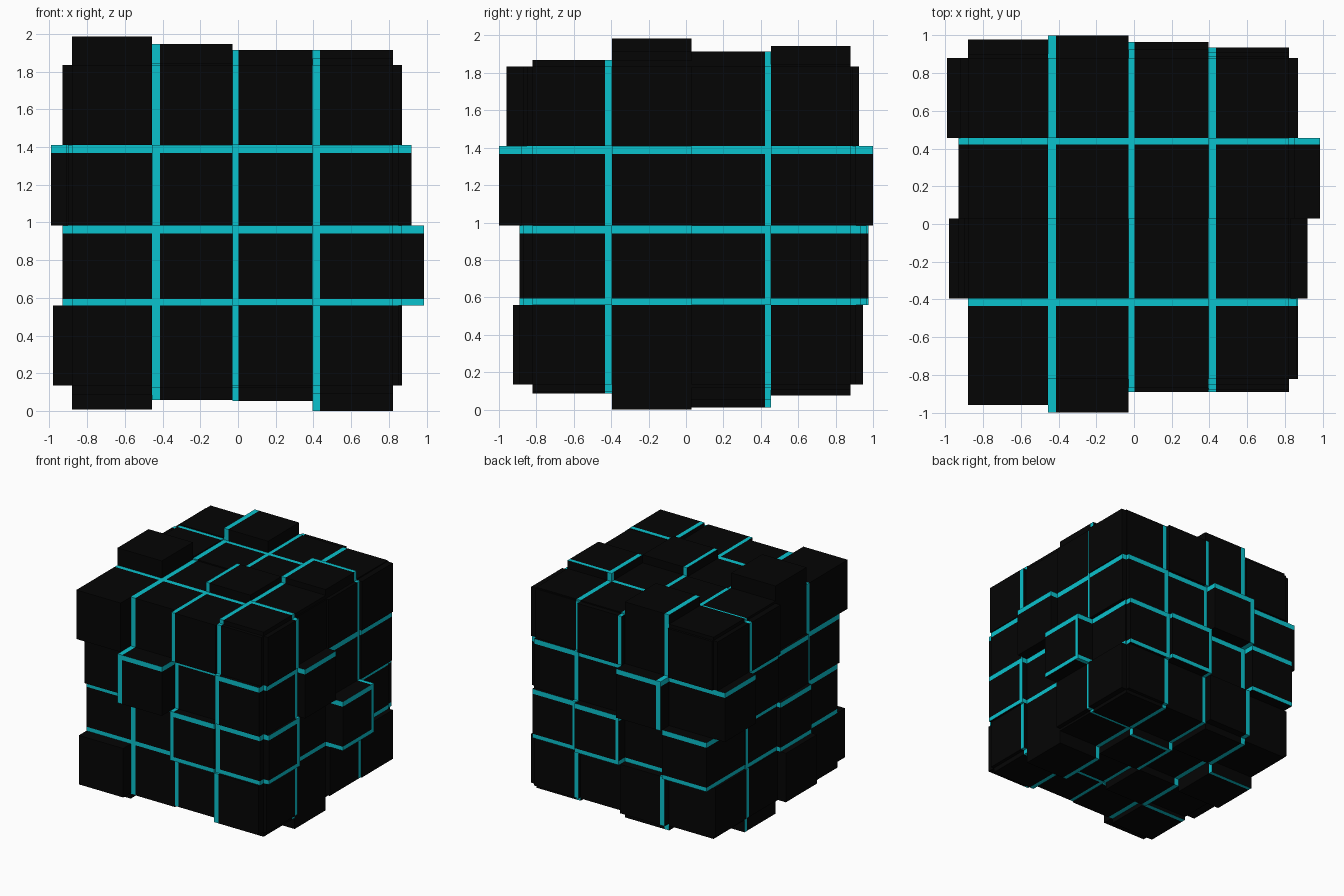
import bpy, bmesh

if "Cube" in bpy.data.objects:
    bpy.data.objects.remove(bpy.data.objects["Cube"])

STEP = 0.425
LO = (-0.88, -0.82, 0.135)                      # low corner of the core cube
HI = tuple(v + 4 * STEP for v in LO)

# Teal bands (low edge, high edge) owned by each of the 4 cells along x, y, z
BANDS = (
    ((), ((-0.455, -0.412),), ((-0.03, 0.003),), ((0.395, 0.434),)),
    (((-0.434, -0.395),), (), ((0.422, 0.455),), ()),
    ((), ((0.56, 0.595), (0.942, 0.985)), ((1.367, 1.41),), ()),
)

# Push-out of each face cell in hundredths: (axis, sign, rows along 2nd axis of columns along 1st)
FACES = {
    "front": (1, -1, ((10.5, 0, 0, 7), (0, 0, 7, 5), (3, 18, 0, 6), (14, 0, 5, 3))),
    "back": (1, 1, ((0, 6.5, 0, 3), (9.7, 0, 8.5, 5.5), (0, 12, 2, 3), (2, 0, 4.5, 1))),
    "left": (0, -1, ((0, 10, 2, 2), (0, 5, 1, 0), (0, 2, 3, 11), (0, 0, 5, 4))),
    "right": (0, 1, ((3, 0, 4, 5), (5, 0, 16.5, 1), (3, 10, 3, 4), (4, 1, 3, 5))),
    "bottom": (2, -1, ((5, 1, 0, 4), (2, 7.5, 1, 13.5), (12.5, 1, 8, 2), (2, 6, 1, 3))),
    "top": (2, 1, ((0, 0, 0, 3.5), (15, 0, 8, 3), (2, 1, 1, 8), (3, 11, 1, 1))),
}


def material(name, color):
    m = bpy.data.materials.new(name)
    m.diffuse_color = color
    m.use_nodes = True
    m.node_tree.nodes["Principled BSDF"].inputs["Base Color"].default_value = m.diffuse_color
    return m


BLACK = material("black", (0.0015, 0.0015, 0.0015, 1))
TEAL = material("teal", (0.003, 0.54, 0.61, 1))


def spans(axis, i):
    """Split one cell along an axis into (low, high, is_teal) pieces."""
    lo = LO[axis] + i * STEP
    hi = lo + STEP
    cuts, pos = [], lo
    for a, b in BANDS[axis][i]:
        if a - pos > 0.002:
            cuts.append((pos, a, False))
        cuts.append((a, b, True))
        pos = b
    if hi - pos > 0.002:
        cuts.append((pos, hi, False))
    return cuts


def quad(bm, axis, value, u, v, teal, sign):
    """Axis-aligned rectangle at a given value on one axis."""
    ua, va = [k for k in range(3) if k != axis]
    pts = []
    for a, b in ((u[0], v[0]), (u[1], v[0]), (u[1], v[1]), (u[0], v[1])):
        p = [0, 0, 0]
        p[axis], p[ua], p[va] = value, a, b
        pts.append(bm.verts.new(p))
    f = bm.faces.new(pts)
    f.normal_update()
    if f.normal[axis] * sign < 0:
        f.normal_flip()
    f.material_index = int(teal)


def build_face(name, axis, sign, table):
    bm = bmesh.new()
    ua, va = [k for k in range(3) if k != axis]
    base = HI[axis] if sign > 0 else LO[axis]
    h = [[c / 100 for c in row] for row in table]
    height = lambda i, j: h[j][i] if 0 <= i < 4 and 0 <= j < 4 else 0.0
    for j in range(4):
        for i in range(4):
            top = base + sign * h[j][i]
            us, vs = spans(ua, i), spans(va, j)
            # outer tile with its bands
            for u in us:
                for v in vs:
                    quad(bm, axis, top, u, v, u[2] or v[2], sign)
            # stepped side walls wherever the neighbour is lower (only crossing bands stay teal)
            for along, pieces, other in ((ua, us, vs), (va, vs, us)):
                for end in (0, 1):
                    d = 2 * end - 1
                    n = height(i + d, j) if along == ua else height(i, j + d)
                    if n >= h[j][i] - 1e-5:
                        continue
                    edge = pieces[-end][end]
                    wall = sorted((base + sign * n, top))
                    for s in other:
                        rng = {axis: wall}
                        a, b = [k for k in range(3) if k != along]
                        quad(bm, along, edge, rng.get(a, s), rng.get(b, s), s[2], d)
    bmesh.ops.remove_doubles(bm, verts=bm.verts, dist=0.0002)
    me = bpy.data.meshes.new(name)
    me.materials.append(BLACK)
    me.materials.append(TEAL)
    bm.to_mesh(me)
    bm.free()
    bpy.context.collection.objects.link(bpy.data.objects.new(name, me))


# Six stepped sides of the puzzle-like block
for side, (axis, sign, table) in FACES.items():
    build_face(side + "_blocks", axis, sign, table)
